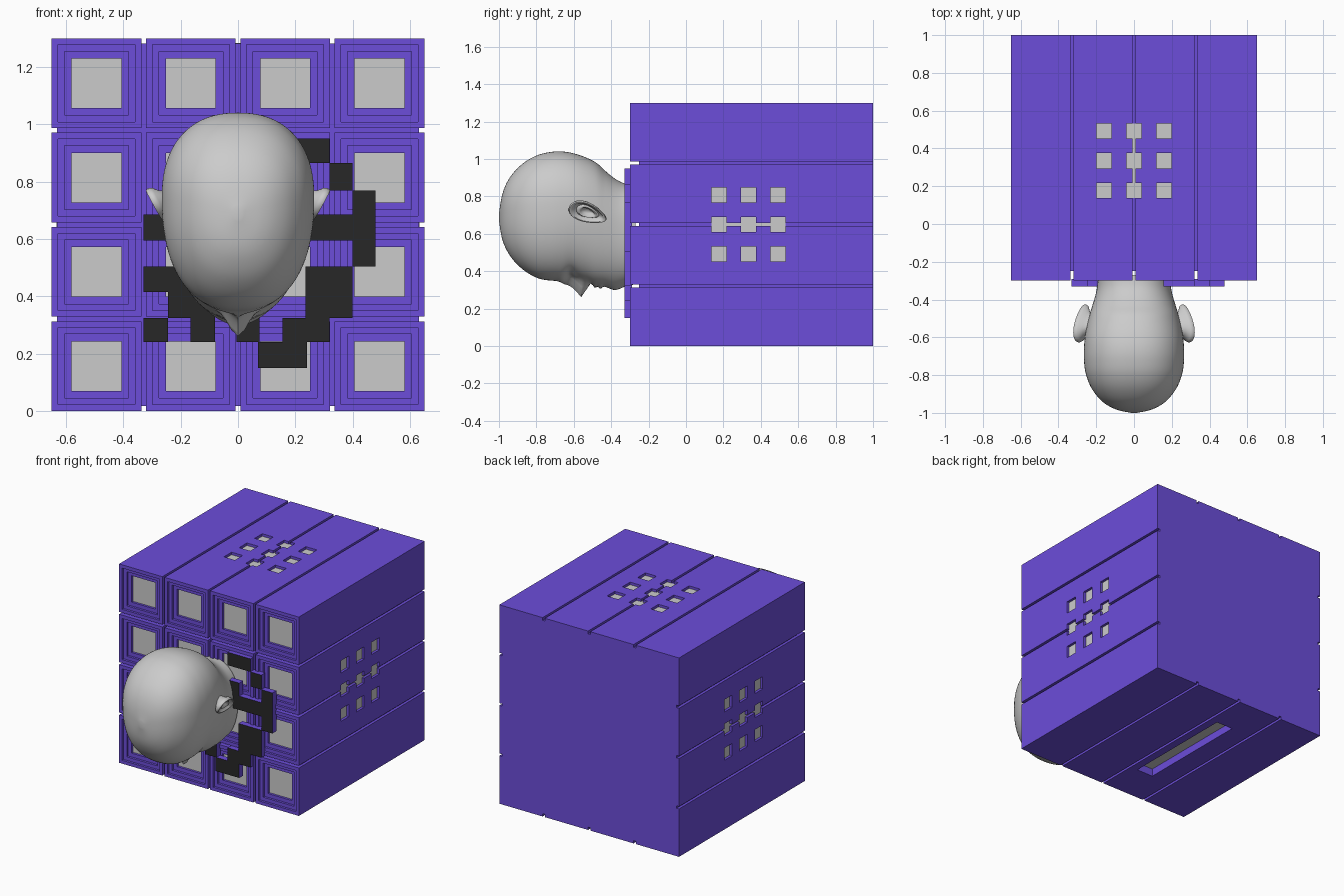
import bpy, bmesh, math
from mathutils import Vector

if "Cube" in bpy.data.objects:
    bpy.data.objects.remove(bpy.data.objects["Cube"])


def material(name, rgb):
    m = bpy.data.materials.new(name)
    m.diffuse_color = (*rgb, 1)
    m.use_nodes = True
    m.node_tree.nodes["Principled BSDF"].inputs["Base Color"].default_value = m.diffuse_color
    return m


PURPLE = material("purple", (0.15, 0.075, 0.70))
BLACK = material("black", (0.02, 0.02, 0.02))
GREY = material("grey", (0.8, 0.8, 0.8))


def loft(bm, rings, cap_start=True, cap_end=True, end_mat=0):
    """Skin a list of equal rings; rings run towards the outward direction."""
    vs = [[bm.verts.new(p) for p in r] for r in rings]
    n = len(vs[0])
    for a, b in zip(vs, vs[1:]):
        for i in range(n):
            j = (i + 1) % n
            bm.faces.new((a[i], a[j], b[j], b[i]))
    if cap_start:
        bm.faces.new(vs[0][::-1])
    if cap_end:
        bm.faces.new(vs[-1]).material_index = end_mat


def box(bm, x0, x1, y0, y1, z0, z1, front_mat=0):
    loft(bm, [[(x0, y, z0), (x1, y, z0), (x1, y, z1), (x0, y, z1)] for y in (y1, y0)],
         end_mat=front_mat)


def make(name, bm, *mats, smooth=False):
    me = bpy.data.meshes.new(name)
    bm.to_mesh(me)
    bm.free()
    ob = bpy.data.objects.new(name, me)
    bpy.context.collection.objects.link(ob)
    for m in mats:
        me.materials.append(m)
    bpy.ops.object.select_all(action='DESELECT')
    ob.select_set(True)
    bpy.context.view_layer.objects.active = ob
    if smooth:
        bpy.ops.object.shade_smooth_by_angle(angle=math.radians(60))
    return ob


H, GAP, NOTCH, CELL = 0.65, 0.016, 0.018, 0.313
PITCH = CELL + GAP

# Body: square prism with three grooves along every side
side = [(-H, -H)]
for c in (-PITCH, 0, PITCH):
    side += [(c - GAP / 2, -H), (c - GAP / 2, NOTCH - H), (c + GAP / 2, NOTCH - H), (c + GAP / 2, -H)]
outline = []
for k in range(4):
    outline += side
    side = [(-z, x) for x, z in side]
bm = bmesh.new()
loft(bm, [[(x, y, z + H) for x, z in outline] for y in (1.0, -0.25)])
body = make("body", bm, PURPLE)

# Cutter: 3x3 square holes on top and both sides, one slot underneath
bm = bmesh.new()
steps = (-0.158, 0, 0.158)
R, D, YC = 0.04, 0.03, 0.335
for a in steps:
    for b in steps:
        y0, y1 = YC + b - R, YC + b + R
        box(bm, a - R, a + R, y0, y1, 1.3 - D, 1.35)
        for s in (-1, 1):
            lo, hi = sorted((s * (H - D), s * (H + 0.05)))
            box(bm, lo, hi, y0, y1, H + a - R, H + a + R)
box(bm, -0.18, -0.06, -0.04, 0.72, -0.05, 0.06)
cutter = make("hole_cutter", bm, PURPLE)
cutter.hide_render = True
mod = body.modifiers.new("holes", 'BOOLEAN')
mod.operation, mod.solver, mod.object = 'DIFFERENCE', 'EXACT', cutter
bpy.context.view_layer.objects.active = body
bpy.ops.object.modifier_apply(modifier="holes")
bpy.data.objects.remove(cutter)

# Grey slabs showing through the holes and the slot
bm = bmesh.new()
E, S0, S1 = 0.198, 0.0165, 0.032
box(bm, -E, E, YC - E, YC + E, 1.3 - S1, 1.3 - S0)
box(bm, H - S1, H - S0, YC - E, YC + E, H - E, H + E)
box(bm, S0 - H, S1 - H, YC - E, YC + E, H - E, H + E)
box(bm, -0.18, -0.06, -0.04, 0.72, 0.05, 0.065)
make("hole_floors", bm, GREY)

# Front panels: 4x4 stepped square recesses with grey floors
bm = bmesh.new()
recess = [(0, -0.25), (0, -0.3), (0.022, -0.3), (0.022, -0.285),
          (0.045, -0.285), (0.045, -0.27), (0.07, -0.27), (0.07, -0.255)]
for i in range(4):
    for j in range(4):
        x, z = -H + i * PITCH, j * PITCH
        rings = []
        for d, y in recess:
            l, r, b, t = x + d, x + CELL - d, z + d, z + CELL - d
            rings.append([(l, y, b), (r, y, b), (r, y, t), (l, y, t)])
        loft(bm, rings, cap_start=False, end_mat=1)
make("front_panels", bm, PURPLE, GREY)

# Raised blocks on the front, black faced (x0, x1, z0, z1)
blocks = [(.155, .32, .865, .95), (.32, .4, .77, .865), (.4, .48, .505, .77),
          (.155, .4, .595, .685), (.155, .24, .685, .77), (.235, .4, .325, .505),
          (.155, .32, .24, .325), (.07, .24, .15, .24), (-.005, .075, .24, .325),
          (-.165, -.08, .24, .325), (-.33, -.245, .24, .325), (-.33, -.245, .415, .505),
          (-.245, -.08, .325, .505), (-.33, -.245, .595, .685)]
bm = bmesh.new()
for x0, x1, z0, z1 in blocks:
    box(bm, x0, x1, -0.33, -0.29, z0, z1, front_mat=1)
make("front_blocks", bm, PURPLE, BLACK)

# Head: lofted slices (y, face z, back z, half width), crown pointing forward
slices = [(-.27, .33, .86, .19), (-.33, .32, .87, .195), (-.38, .32, .895, .205),
          (-.43, .32, .935, .22), (-.48, .325, .98, .235), (-.54, .345, 1.01, .25),
          (-.60, .36, 1.03, .26), (-.66, .352, 1.04, .265), (-.72, .35, 1.038, .265),
          (-.79, .362, 1.022, .256), (-.86, .40, .985, .23), (-.92, .455, .93, .188),
          (-.96, .515, .87, .14), (-.985, .58, .80, .085), (-1.0, .67, .71, .015)]


def spline(pts, sub):
    pts = [Vector(p) for p in pts]
    out = []
    for i in range(len(pts) - 1):
        p0, p1, p2, p3 = pts[max(i - 1, 0)], pts[i], pts[i + 1], pts[min(i + 2, len(pts) - 1)]
        for k in range(sub):
            t = k / sub
            out.append(p1 + (p2 - p0) * (t / 2) + (2 * p0 - 5 * p1 + 4 * p2 - p3) * (t * t / 2)
                       + (3 * p1 - p0 - 3 * p2 + p3) * (t ** 3 / 2))
    return out + [pts[-1]]


# Face relief (amount, x, y, x size, y size): sockets, eyes, lips, chin
relief = [(-.025, .095, -.615, .05, .03), (.018, .095, -.605, .03, .02), (.012, 0, -.66, .12, .025),
          (.016, 0, -.487, .055, .011), (.016, 0, -.458, .05, .011), (.02, 0, -.38, .09, .04)]


def face_push(x, y):
    x = abs(x)
    d = sum(a * math.exp(-((x - cx) / sx) ** 2 - ((y - cy) / sy) ** 2) for a, cx, cy, sx, sy in relief)
    t = (y + .665) / .105 if y < -.56 else (-.51 - y) / .05
    if t > 0:
        wide = .028 + .022 * max(0, min(1, (y + .64) / .1))
        d += .09 * min(t, 1) * math.exp(-(x / wide) ** 2)
    return d


bm = bmesh.new()
rings = []
N = 96
for y, zf, zb, w in spline(slices, 6):
    zw = zf + 0.57 * (zb - zf)
    ring = []
    for i in range(N):
        a = 2 * math.pi * i / N
        c, s = math.cos(a), math.sin(a)
        x = w * math.copysign(abs(c) ** 0.87, c)
        z = zw + (zb - zw if s > 0 else zw - zf) * math.copysign(abs(s) ** 0.87, s)
        if s < -0.3:
            z -= face_push(x, y)
        ring.append((x, y, z))
    rings.append(ring)
loft(bm, rings)
make("head", bm, smooth=True)

# Ears: egg-shaped dishes with a raised rim, mirrored
u = Vector((.045, -.19, .07)).normalized()
v = Vector((-.45, -.4, -.85))
v = (v - u * v.dot(u)).normalized()
n = u.cross(v)
centre = Vector((.272, -.525, .715))
bm = bmesh.new()
rings = []
for r, h in [(.4, -.06), (.65, -.025), (.93, -.008), (1, .006), (.96, .016), (.86, .016),
             (.76, .002), (.6, -.004), (.5, .006), (.38, .004), (.28, -.014), (.08, -.018)]:
    ring = []
    for i in range(32):
        a = 2 * math.pi * i / 32
        c, s = math.cos(a), math.sin(a)
        ring.append(centre + u * (.108 * r * c) + v * (.056 * r * s * (1 + .3 * c)) + n * h)
    rings.append(ring)
loft(bm, rings)
ears = make("ears", bm, smooth=True)
ears.modifiers.new("mirror", 'MIRROR')
